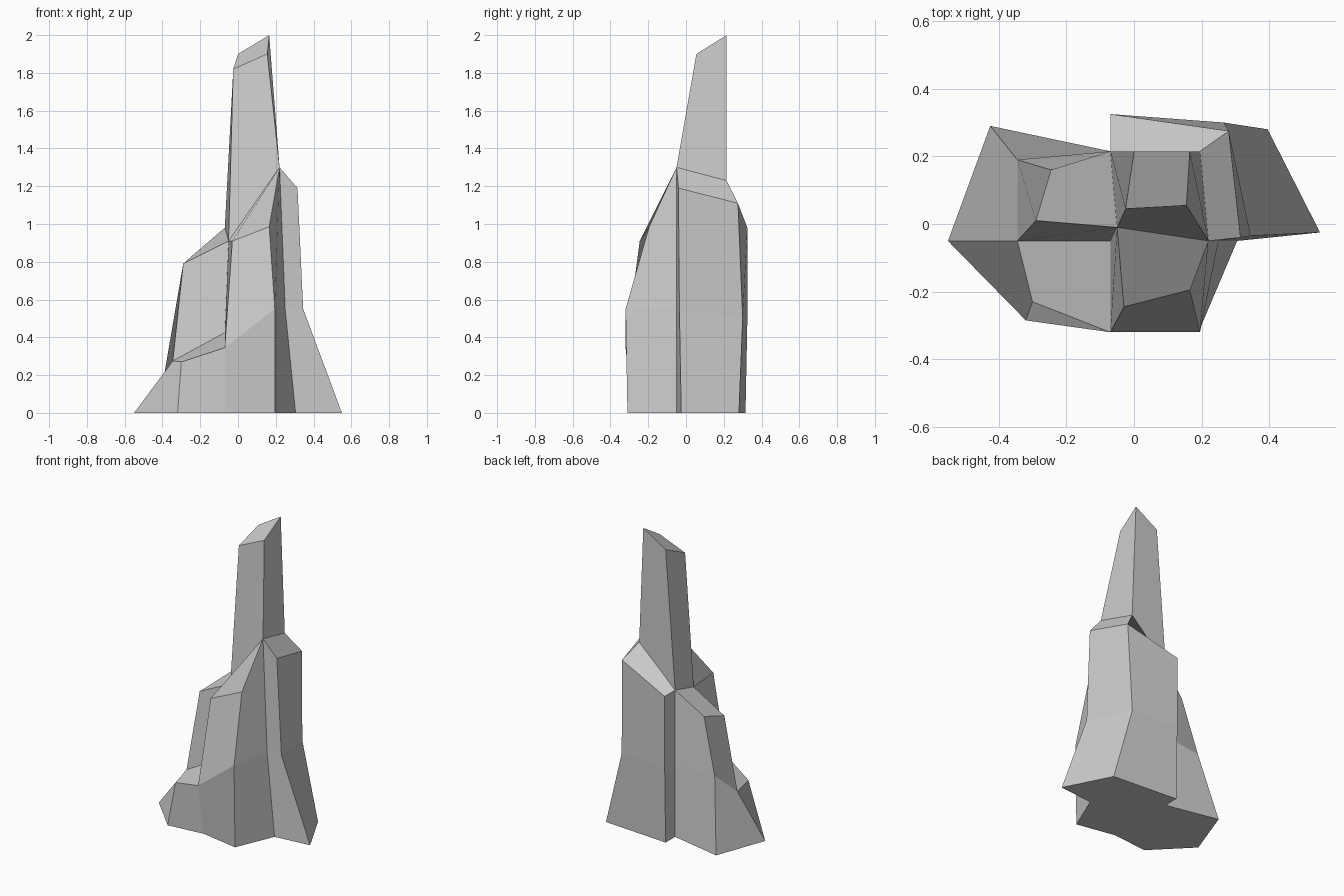
import bpy

if "Cube" in bpy.data.objects:
    bpy.data.objects.remove(bpy.data.objects["Cube"])


def rock(name, ridges=(), faces=(), closed=False):
    """Skin walls between neighbouring ridge lines (base to top, anticlockwise), plus extra faces."""
    polys = [list(f) for f in faces]
    pairs = list(zip(ridges, ridges[1:]))
    if closed:
        pairs.append((ridges[-1], ridges[0]))
    for a, b in pairs:
        for i in range(len(a) - 1):
            polys.append([a[i], b[i], b[i + 1], a[i + 1]])
    verts = list(dict.fromkeys(p for poly in polys for p in poly))
    mesh = bpy.data.meshes.new(name)
    mesh.from_pydata(verts, [], [[verts.index(p) for p in poly] for poly in polys])
    mesh.update()
    obj = bpy.data.objects.new(name, mesh)
    bpy.context.collection.objects.link(obj)
    return obj


# Corners where the spire meets the lower rocks
front_left, front_right = (-.05, -.01, .91), (.22, -.05, 1.3)
back_left, back_right = (-.07, .215, .98), (.195, .215, 1.23)
ledge_corner = (-.07, -.05, .425)

# Ridge lines, anticlockwise from the front
f0 = [(-.07, -.26, 0), (-.07, -.32, .345), (-.03, -.245, .91)]
f1 = [(.195, -.31, 0), (.195, -.32, .55), (.165, -.195, .985)]
f2 = [(.305, -.05, 0), (.25, -.05, .55), front_right]
r1 = [(.55, -.025, 0), (.345, -.035, .55), (.315, -.04, 1.19)]
r2 = [(.395, .28, 0), (.265, .3, .5), (.28, .275, 1.11)]
r3 = [(-.07, .315, 0), (-.07, .325, .5), (-.07, .325, .98)]
r4 = [(-.07, .215, 0), (-.07, .215, .48), back_left]
l1 = [(-.425, .29, 0), (-.345, .19, .47), (-.245, .16, .83)]
l2 = [(-.55, -.05, 0), (-.345, -.05, .275), (-.29, .01, .79)]
l3 = [(-.32, -.285, 0), (-.3, -.23, .27)]

# Tall spire with slanted tip
spire = [[front_left, (-.025, .045, 1.82)], [front_right, (.155, .055, 1.9)],
         [back_right, (.165, .215, 2)], [back_left, (0, .215, 1.9)]]
rock("spire", spire, [[s[1] for s in spire]], closed=True)

# Front buttress with sloping top and left wall
rock("front_buttress", [f0, f1, f2],
     [[f0[2], f1[2], front_right, front_left],
      [f0[1], f0[2], front_left, ledge_corner]])

# Right and back buttress with two sloping shoulders
rock("right_buttress", [f2, r1, r2, r3, r4],
     [[back_left, back_right, r2[2], r3[2]],
      [back_right, front_right, r1[2], r2[2]]])

# Left buttress with its top and front wall
rock("left_buttress", [r4, l1, l2],
     [[front_left, back_left, l1[2], l2[2]],
      [l2[1], ledge_corner, front_left, l2[2]]])

# Low ledge at the front left
rock("low_ledge", [l2[:2], l3, f0[:2]], [[l2[1], l3[1], f0[1], ledge_corner]])

# Flat underside
outline = [f0, f1, f2, r1, r2, r3, r4, l1, l2, l3]
rock("base", faces=[[r[0] for r in reversed(outline)]])
